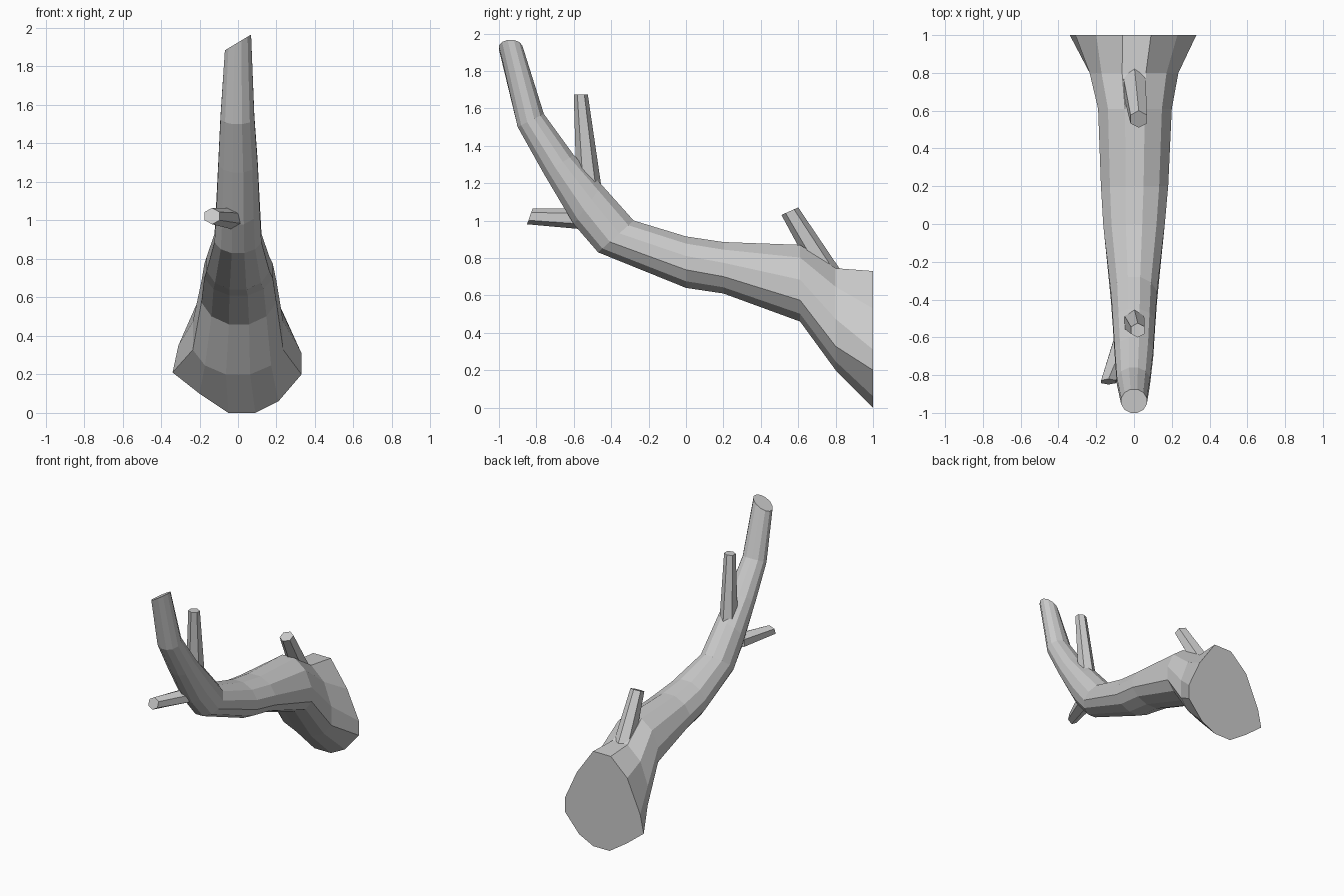
import bpy
from math import sin, cos, radians
from mathutils import Vector

if "Cube" in bpy.data.objects:
    bpy.data.objects.remove(bpy.data.objects["Cube"])

N = 12


def loft(name, rings):
    """Skin equal-sized rings into a closed flat-shaded tube."""
    n = len(rings[0])
    verts = [tuple(p) for r in rings for p in r]
    faces = [tuple(range(n))[::-1], tuple(range(len(verts) - n, len(verts)))]
    for k in range(len(rings) - 1):
        for i in range(n):
            j = (i + 1) % n
            faces.append((k * n + i, k * n + j, (k + 1) * n + j, (k + 1) * n + i))
    me = bpy.data.meshes.new(name)
    me.from_pydata(verts, [], faces)
    import bmesh
    bm = bmesh.new()
    bm.from_mesh(me)
    bmesh.ops.recalc_face_normals(bm, faces=bm.faces)
    bm.to_mesh(me)
    bm.free()
    ob = bpy.data.objects.new(name, me)
    bpy.context.collection.objects.link(ob)
    return ob


def section(bottom, top, cx, hw, c=0.5, slant=0.0):
    """Egg section between two (y, z) points; c sets the widest height."""
    b, t = Vector((0, *bottom)), Vector((0, *top))
    ring = []
    for i in range(N):
        a = radians(-105 + 360 / N * i)
        s = sin(a) / cos(radians(15))
        x = hw * cos(a) / cos(radians(15))
        p = b.lerp(t, c + (1 - c) * s if s > 0 else c + c * s)
        ring.append(p + Vector((cx + x, 0, slant * x)))
    return ring


# flared cut end of the branch
base = [(-.05, 0), (.09, 0), (.21, .06), (.33, .2), (.33, .31), (.23, .53),
        (.09, .73), (-.06, .73), (-.2, .6), (-.31, .35), (-.34, .21), (-.2, .1)]
rings = [[Vector((x, 1, z)) for x, z in base]]

# main limb: bottom (y, z), top (y, z), centre x, half width, widest height, slant
for spec in [
    ((.80, .20), (.80, .745), 0, .235, .32, 0),
    ((.61, .46), (.61, .87), .005, .195, .38, 0),
    ((.20, .61), (.20, .885), .003, .178, .45, 0),
    ((0, .64), (0, .915), 0, .163, .48, 0),
    ((-.47, .83), (-.28, 1.0), 0, .122, .45, 0),
    ((-.60, .98), (-.45, 1.19), 0, .112, .5, 0),
    ((-.76, 1.25), (-.60, 1.35), 0, .102, .5, 0),
    ((-.90, 1.50), (-.76, 1.57), -.003, .088, .5, 0),
    ((-1.0, 1.925), (-.875, 1.925), 0, .068, .5, .6),
]:
    rings.append(section(*spec))
loft("main_branch", rings)


def twig(name, low0, high0, x0, w0, low1, high1, x1, w1, sides=6):
    """Tapered twig; each end spans two (y, z) points with a half width."""
    ends = []
    for lo, hi, cx, w in ((low0, high0, x0, w0), (low1, high1, x1, w1)):
        lo, hi = Vector((0, *lo)), Vector((0, *hi))
        ends.append([lo.lerp(hi, .5 + .5 * cos(radians(60 * i)))
                     + Vector((cx + w * sin(radians(60 * i)), 0, 0))
                     for i in range(sides)])
    return loft(name, ends)


# side twigs
twig("rear_twig", (.65, .77), (.85, .70), 0, .07, (.51, 1.03), (.60, 1.07), .025, .05)
twig("upper_twig", (-.588, 1.25), (-.445, 1.13), 0, .062, (-.60, 1.675), (-.525, 1.675), .02, .042)
twig("lower_twig", (-.57, .955), (-.58, 1.065), -.035, .07, (-.85, .98), (-.82, 1.065), -.135, .045)
